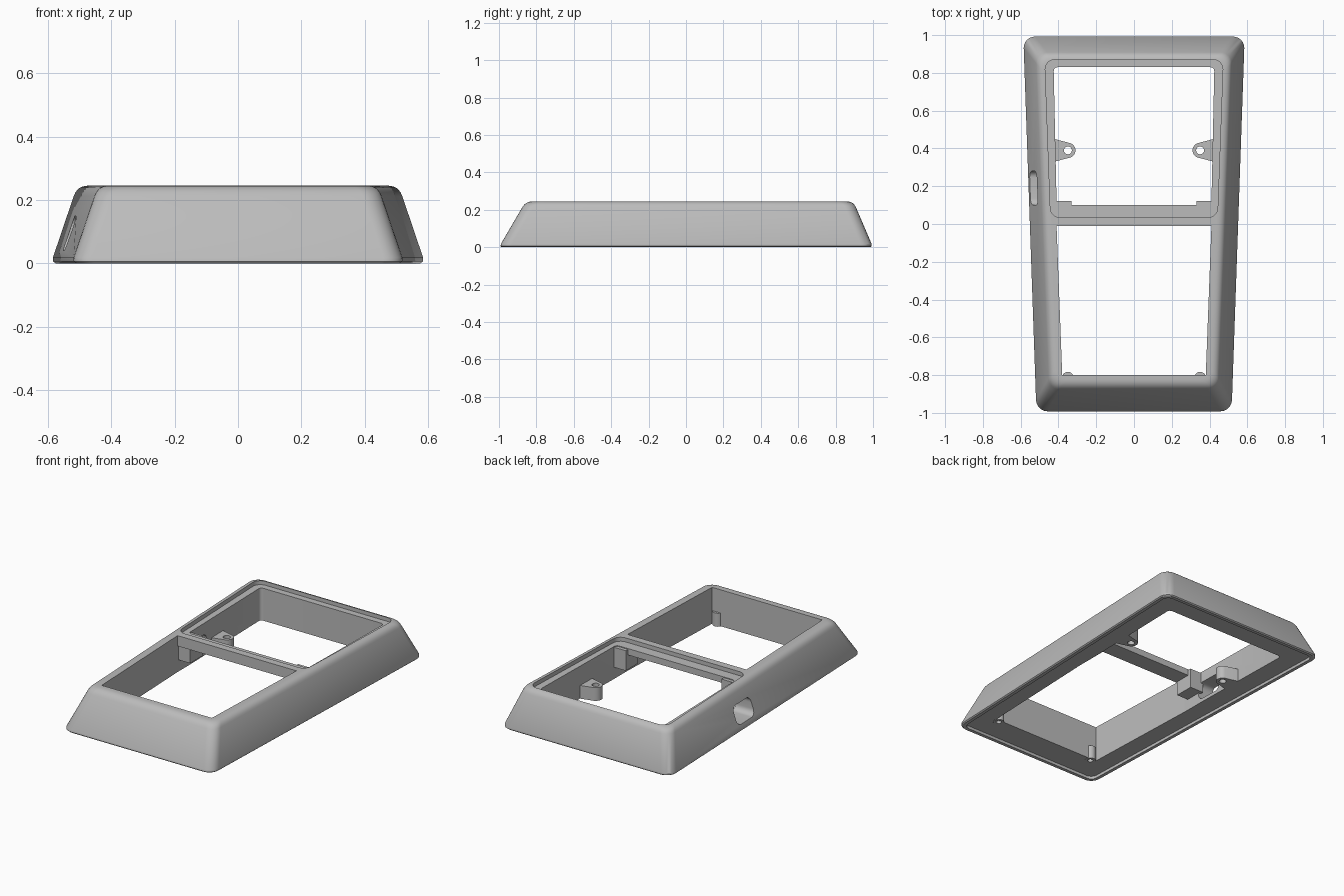
import bpy, bmesh, math

if "Cube" in bpy.data.objects:
    bpy.data.objects.remove(bpy.data.objects["Cube"])

grey = bpy.data.materials.new("light_grey_plastic")
grey.use_nodes = True
COLOUR = (0.5, 0.5, 0.5, 1)
grey.diffuse_color = COLOUR
grey.node_tree.nodes["Principled BSDF"].inputs["Base Color"].default_value = COLOUR

HEIGHT = 0.245


def outline(front, back, xf, xb, radius=0.0, steps=6):
    """Tapered rectangle with rounded corners, counter-clockwise."""
    pts = []
    corners = [(xf, front, -1, 1), (xb, back, -1, -1), (-xb, back, 1, -1), (-xf, front, 1, 1)]
    for i, (x, y, sx, sy) in enumerate(corners):
        if radius == 0:
            pts.append((x, y))
            continue
        for k in range(steps + 1):
            a = math.pi / 2 * (i - 1 + k / steps)
            pts.append((x + sx * radius + radius * math.cos(a),
                        y + sy * radius + radius * math.sin(a)))
    return pts


def loft(name, sections):
    """Solid skinned through a list of (z, outline)."""
    bm = bmesh.new()
    loops = [[bm.verts.new((x, y, z)) for x, y in pts] for z, pts in sections]
    n = len(loops[0])
    bm.faces.new(loops[0][::-1])
    bm.faces.new(loops[-1])
    for lo, hi in zip(loops, loops[1:]):
        for i in range(n):
            j = (i + 1) % n
            bm.faces.new((lo[i], lo[j], hi[j], hi[i]))
    bmesh.ops.recalc_face_normals(bm, faces=bm.faces)
    mesh = bpy.data.meshes.new(name)
    bm.to_mesh(mesh)
    bm.free()
    mesh.materials.append(grey)
    obj = bpy.data.objects.new(name, mesh)
    bpy.context.collection.objects.link(obj)
    return obj


def prism(name, pts, z0, z1):
    return loft(name, [(z0, pts), (z1, pts)])


def box(name, x0, x1, y0, y1, z0, z1):
    return prism(name, [(x0, y0), (x1, y0), (x1, y1), (x0, y1)], z0, z1)


def circle(cx, cy, r, start=0, sweep=360, steps=24):
    angles = [math.radians(start + sweep * k / steps) for k in range(steps + (sweep < 360))]
    return [(cx + r * math.cos(a), cy + r * math.sin(a)) for a in angles]


def cut(obj, cutter):
    """Subtract the cutter, bake the result and remove the cutter."""
    mod = obj.modifiers.new("cut", "BOOLEAN")
    mod.operation, mod.solver, mod.object = "DIFFERENCE", "EXACT", cutter
    bpy.context.view_layer.update()
    graph = bpy.context.evaluated_depsgraph_get()
    mesh = bpy.data.meshes.new_from_object(obj.evaluated_get(graph))
    obj.modifiers.clear()
    obj.data = mesh
    bpy.data.objects.remove(cutter)


def body_section(z, inset):
    t = z / HEIGHT
    return z, outline(-1 + 0.143 * t + inset, 1 - 0.105 * t - inset,
                      0.525 - 0.083 * t - inset, 0.59 - 0.083 * t - inset, 0.06)


# Sloped body with a small lower round and a larger upper round
levels = [(0, 0.014), (0.006, 0.005), (0.018, 0)]
for k in range(7):
    t = k / 6
    levels.append((0.212 + 0.033 * (2 * t - t * t), 0.035 * t * t))
body = loft("frame_body", [body_section(z, d) for z, d in levels])

# Shallow underside pocket for a cover
cut(body, prism("pocket", outline(-0.965, 0.965, 0.49, 0.555, 0.04), -0.1, 0.018))
# Front and rear windows, and the raised rim of the rear one
cut(body, prism("front_window", outline(-0.8, -0.01, 0.38, 0.41), -0.1, 0.4))
cut(body, prism("rear_window", outline(0.1, 0.83, 0.41, 0.425, 0.02), -0.1, 0.4))
cut(body, prism("rear_recess", outline(0.035, 0.87, 0.443, 0.47, 0.05), 0.22, 0.4))
# Open space below the cross bar
cut(body, box("bar_space", -0.41, 0.41, -0.03, 0.13, -0.1, 0.18))

# Rounded port through the right wall, laid out on its side and stood up
port = prism("port", outline(0.04, 0.15, 0.09, 0.09, 0.035), -0.7, -0.36)
for v in port.data.vertices:
    a, b, c = v.co
    v.co = (c, a + 0.19, b)
cut(body, port)

parts = [body]
for side, s in (("left", 1), ("right", -1)):
    # Screw tab with a tapered base
    arc = circle(0.35, 0.39, 0.04, 110, 140, 14)
    tab_pts = [(s * x, y) for x, y in [(0.44, 0.325), (0.44, 0.455)] + arc]
    tab = prism(side + "_screw_tab", tab_pts, 0.018, 0.1)
    cut(tab, prism("hole", circle(s * 0.35, 0.39, 0.021), -0.1, 0.3))
    # Front screw post, partly sunk in the wall
    post = prism(side + "_front_post", circle(s * 0.35, -0.815, 0.032), 0.016, 0.1)
    hole = circle(s * 0.35, -0.815, 0.016)
    cut(post, prism("hole", hole, -0.1, 0.08))
    cut(body, prism("hole", hole, -0.1, 0.08))
    # Block under each end of the cross bar
    x0, x1 = sorted((s * 0.33, s * 0.425))
    block = box(side + "_bar_block", x0, x1, 0.0, 0.122, 0.09, 0.215)
    parts += [tab, post, block]

for obj in parts:
    bpy.ops.object.select_all(action="DESELECT")
    obj.select_set(True)
    bpy.context.view_layer.objects.active = obj
    bpy.ops.object.shade_smooth_by_angle(angle=math.radians(30))
